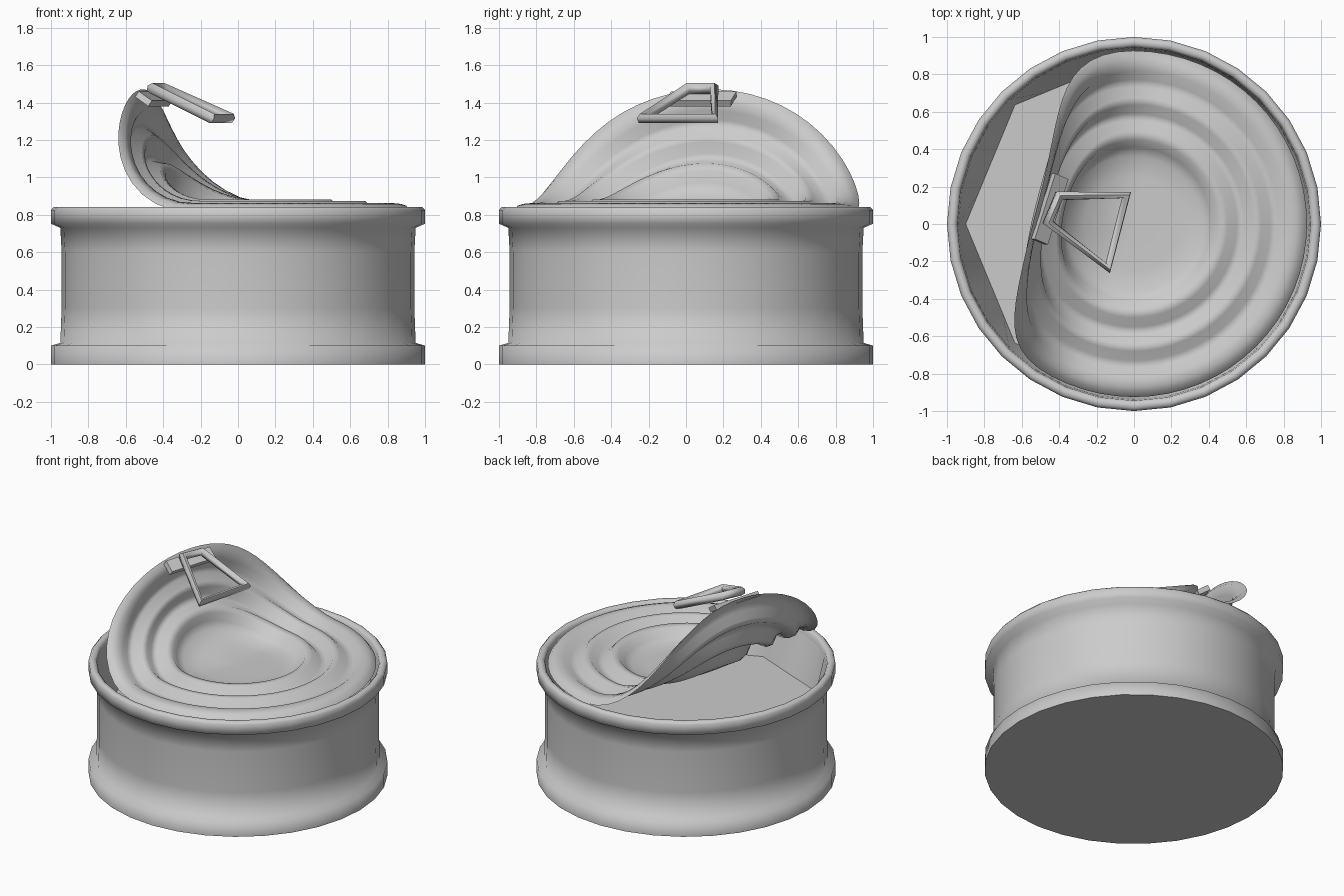
import bpy
import math
from mathutils import Vector

if "Cube" in bpy.data.objects:
    bpy.data.objects.remove(bpy.data.objects["Cube"])

SIDES = 32


def finish(obj, angle):
    bpy.ops.object.select_all(action='DESELECT')
    obj.select_set(True)
    bpy.context.view_layer.objects.active = obj
    bpy.ops.object.shade_smooth_by_angle(angle=math.radians(angle))


def make_mesh(name, verts, faces, angle=40):
    mesh = bpy.data.meshes.new(name)
    mesh.from_pydata(verts, [], faces)
    mesh.update()
    obj = bpy.data.objects.new(name, mesh)
    bpy.context.collection.objects.link(obj)
    finish(obj, angle)
    return obj


def ring_faces(rings, sides):
    return [(i * sides + j, i * sides + (j + 1) % sides,
             (i + 1) * sides + (j + 1) % sides, (i + 1) * sides + j)
            for i in range(rings - 1) for j in range(sides)]


def circle(r, z, sides=SIDES):
    return [(r * math.cos(2 * math.pi * j / sides),
             r * math.sin(2 * math.pi * j / sides), z) for j in range(sides)]


# Can body: flat base, two flanges, straight wall and a rolled top rim
profile = [(1.0, 0), (1.0, 0.10), (0.95, 0.115), (0.943, 0.3),
           (0.943, 0.6), (0.95, 0.73), (1.0, 0.752), (1.0, 0.825),
           (0.985, 0.842), (0.96, 0.842), (0.945, 0.825), (0.94, 0.77)]
verts = [v for r, z in profile for v in circle(r, z)]
make_mesh("can_body", verts,
          ring_faces(len(profile), SIDES) + [tuple(reversed(range(SIDES)))], 80)

# Contents: round at the rim, eight-sided at the floor
inner = circle(0.94, 0.79)
step = math.pi / 4
for j in range(SIDES):
    a = 2 * math.pi * j / SIDES
    r = 0.9 * math.cos(step / 2) / math.cos(a % step - step / 2)
    inner.append((r * math.cos(a), r * math.sin(a), 0.52))
faces = [tuple(reversed(f)) for f in ring_faces(2, SIDES)]
make_mesh("can_inside", inner, faces + [tuple(range(SIDES, 2 * SIDES))], 50)

# Lid: pressed rings, rolled up around a slanted axis
slant = math.radians(15)
n = Vector((-math.cos(slant), math.sin(slant), 0))
axis = Vector((math.sin(slant), math.cos(slant), 0))
BEND_R, START, BASE = 0.48, 0.035, 0.848


def bend(x, y, h):
    p = Vector((x, y, 0))
    s, t = p.dot(n), p.dot(axis)
    radius = BEND_R / (1 + 0.3 * min(t, 0) ** 2)   # tighter at the front side
    th = max(0, s - START) / radius
    across = min(s, START) + (radius - h) * math.sin(th)
    height = BASE + radius * (1 - math.cos(th)) + h * math.cos(th)
    return axis * t + n * across + Vector((0, 0, height))


lid_profile = [(0.12, -0.05), (0.25, -0.05), (0.36, -0.045), (0.41, -0.02),
               (0.45, 0.028), (0.50, 0.033), (0.55, -0.022), (0.59, -0.022),
               (0.64, 0.026), (0.68, 0.026), (0.73, -0.02), (0.77, -0.02),
               (0.82, 0.015), (0.87, 0.01), (0.90, 0.0), (0.925, -0.03)]
LS = 64
lid = [bend(x, y, h) for r, h in lid_profile for x, y, _ in circle(r, 0, LS)]
faces = [tuple(reversed(f)) for f in ring_faces(len(lid_profile), LS)]
lid.append(bend(0, 0, -0.05))
faces += [(j, (j + 1) % LS, len(lid) - 1) for j in range(LS)]
make_mesh("peeled_lid", lid, faces, 80)

# Pull tab: tapered open loop
corners = [(-0.40, 0.15, 1.475), (-0.46, 0.01, 1.475),
           (-0.14, -0.235, 1.315), (-0.04, 0.155, 1.315)]
curve = bpy.data.curves.new("pull_tab", 'CURVE')
curve.dimensions = '3D'
curve.bevel_depth = 0.03
curve.bevel_resolution = 1
spline = curve.splines.new('POLY')
spline.points.add(3)
for point, c in zip(spline.points, corners):
    point.co = (*c, 1)
spline.use_cyclic_u = True
tab = bpy.data.objects.new("pull_tab", curve)
bpy.context.collection.objects.link(tab)
bpy.ops.object.select_all(action='DESELECT')
tab.select_set(True)
bpy.context.view_layer.objects.active = tab
bpy.ops.object.convert(target='MESH')
finish(bpy.context.object, 65)

# Tab mount: small plate between the tab and the lid edge
plate = [(-0.42, 0.27, 1.46), (-0.53, -0.08, 1.46),
         (-0.46, -0.11, 1.41), (-0.35, 0.24, 1.41)]
low = [(x - 0.02, y, z - 0.03) for x, y, z in plate]
make_mesh("tab_mount", plate + low,
          [(0, 1, 2, 3), (7, 6, 5, 4), (0, 4, 5, 1), (1, 5, 6, 2),
           (2, 6, 7, 3), (3, 7, 4, 0)], 30)
